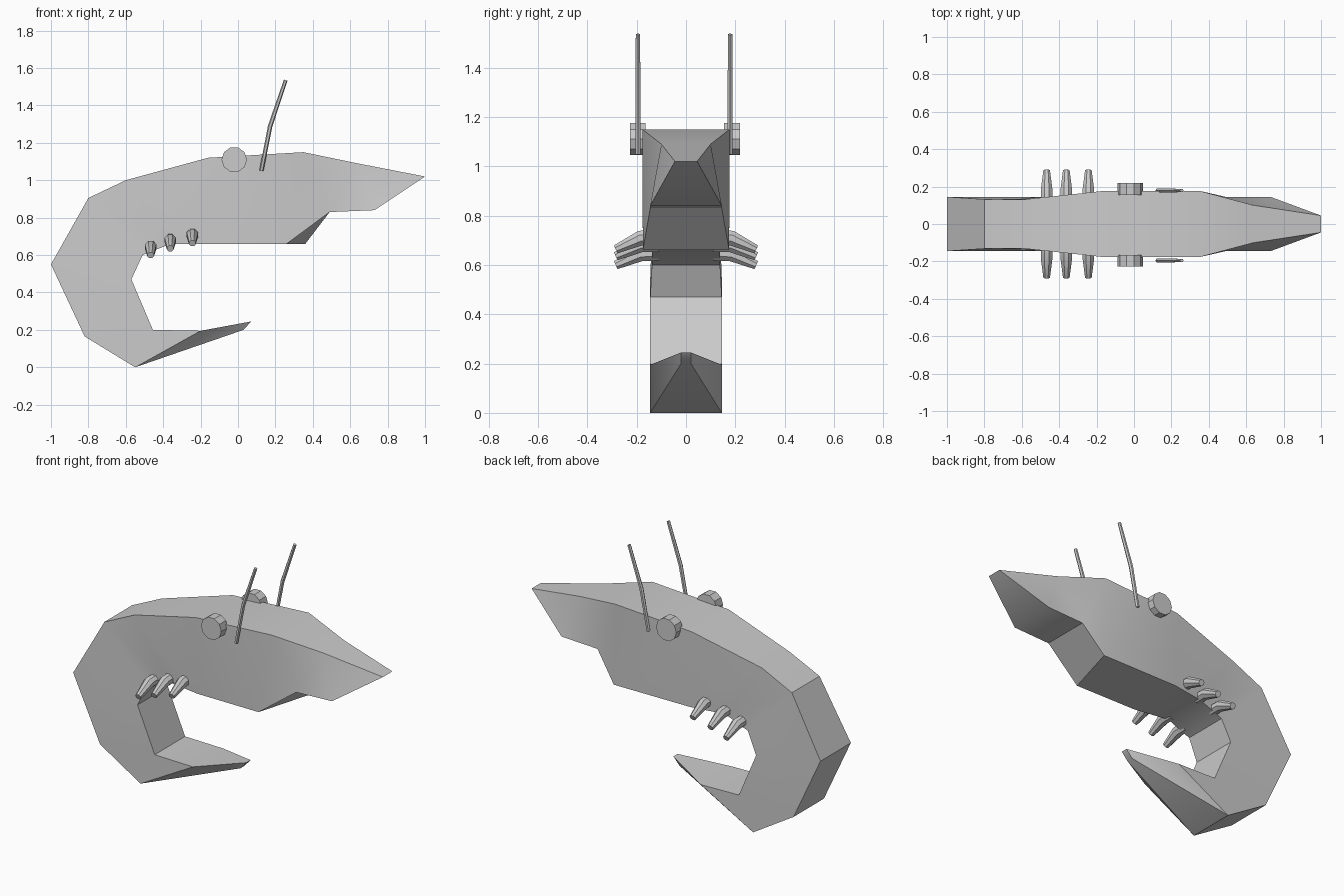
import bpy, bmesh, math
from mathutils import Vector

if "Cube" in bpy.data.objects:
    bpy.data.objects.remove(bpy.data.objects["Cube"])


def finish(bm, name):
    bmesh.ops.recalc_face_normals(bm, faces=bm.faces)
    me = bpy.data.meshes.new(name)
    bm.to_mesh(me)
    bm.free()
    ob = bpy.data.objects.new(name, me)
    bpy.context.collection.objects.link(ob)
    bpy.ops.object.select_all(action='DESELECT')
    ob.select_set(True)
    bpy.context.view_layer.objects.active = ob
    bpy.ops.object.shade_smooth_by_angle(angle=math.radians(32))
    return ob


def tube(name, points, radii, sides):
    """Capped tube through points with a radius at each."""
    pts = [Vector(p) for p in points]
    bm = bmesh.new()
    rings = []
    for i, p in enumerate(pts):
        t = (pts[min(i + 1, len(pts) - 1)] - pts[max(i - 1, 0)]).normalized()
        u = t.cross(Vector((1, 0, 0))).normalized()
        v = t.cross(u)
        ring = []
        for k in range(sides):
            a = 2 * math.pi * (k + 0.5) / sides
            ring.append(bm.verts.new(p + radii[i] * (math.cos(a) * u + math.sin(a) * v)))
        rings.append(ring)
    for a, b in zip(rings, rings[1:]):
        for k in range(sides):
            n = (k + 1) % sides
            bm.faces.new((a[k], a[n], b[n], b[k]))
    bm.faces.new(rings[0])
    bm.faces.new(rings[-1])
    return finish(bm, name)


# Body stations from snout to tail: outer x, z, half width; inner x, z, half width
stations = [
    (1.00, 1.02, .045, .73, .84, .145),
    (.64, 1.09, .10, .49, .83, .145),
    (.35, 1.15, .177, .31, .66, .175),
    (-.16, 1.12, .177, -.15, .66, .172),
    (-.60, 1.00, .13, -.36, .66, .138),
    (-.80, .905, .132, -.51, .60, .138),
    (-1.0, .55, .145, -.57, .47, .145),
    (-.82, .165, .145, -.455, .20, .145),
    (-.55, .0, .145, -.20, .195, .145),
    (.03, .20, .02, .07, .245, .02),
]
bm = bmesh.new()
loops = []
for i, (ox, oz, ow, ix, iz, iw) in enumerate(stations):
    skew = .05 if i == 2 else 0     # throat step runs at a slant
    loops.append([bm.verts.new(c) for c in (
        (ox, -ow, oz), (ox, ow, oz), (ix + skew, iw, iz), (ix - skew, -iw, iz))])
for a, b in zip(loops, loops[1:]):
    bm.faces.new((a[0], a[1], b[1], b[0]))
    bm.faces.new((a[2], a[3], b[3], b[2]))
    for o, n in ((0, 3), (1, 2)):
        bm.faces.new((a[o], b[o], a[n]))
        bm.faces.new((b[o], b[n], a[n]))
bm.faces.new(loops[0])
bm.faces.new(loops[-1])
finish(bm, "body")

for s, side in ((-1, "front"), (1, "back")):
    # Eye discs
    tube(f"eye_{side}", [(-.02, s * .16 - .005, 1.11), (-.02, s * .223 - .005, 1.11)],
         [.068, .068], 10)
    # Antennae
    y = s * .187 - .008
    tube(f"antenna_{side}", [(.125, y, 1.05), (.172, y, 1.29), (.255, y, 1.535)],
         [.011, .012, .01], 6)
    # Short bent legs
    for n, (x, z) in enumerate(((-.467, .647), (-.362, .683), (-.244, .711))):
        tube(f"leg_{side}_{n + 1}",
             [(x, s * .11, z), (x, s * .185, z - .002), (x, s * .285, z - .048)],
             [.032, .033, .019], 8)
